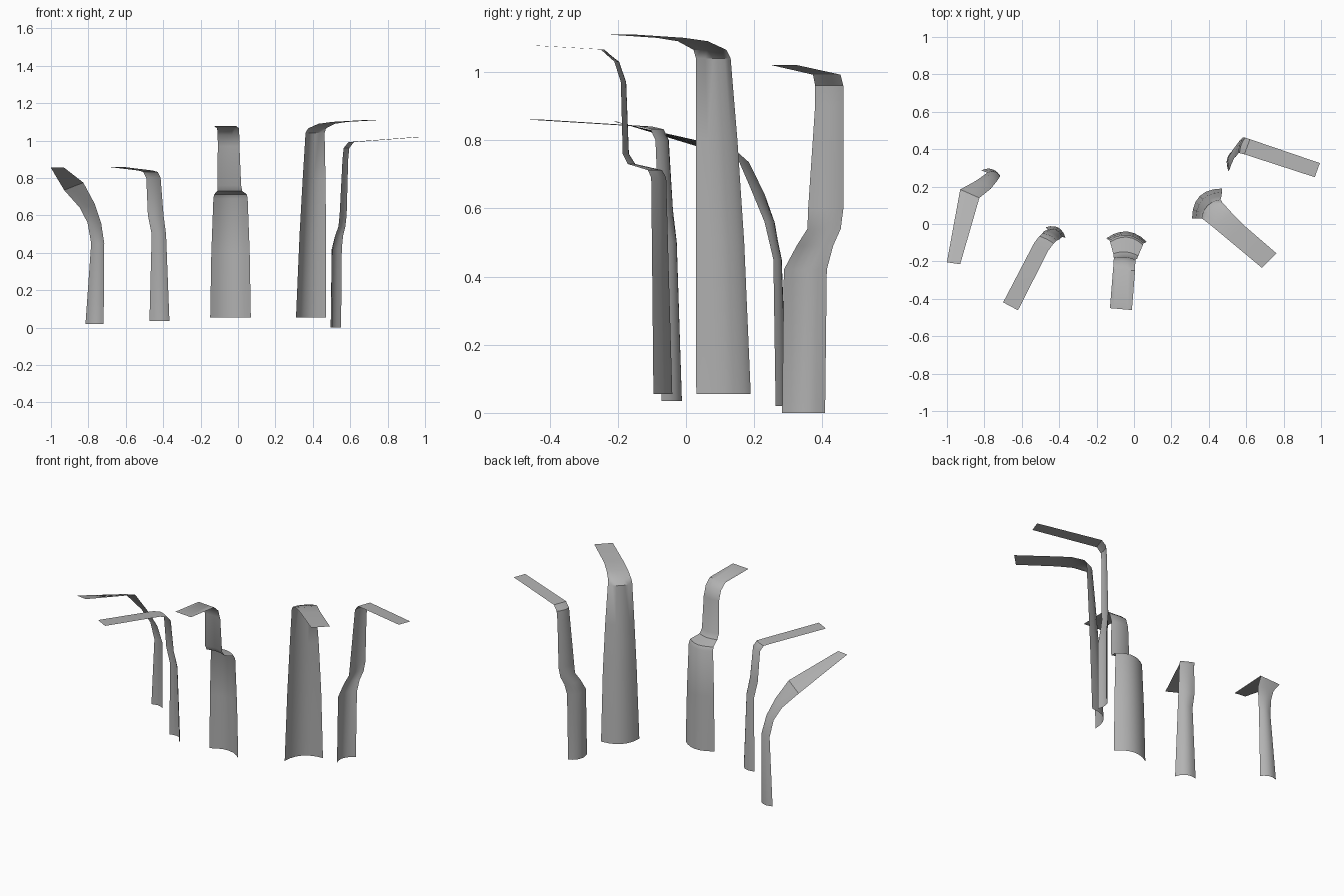
import bpy, bmesh, math
from mathutils import Vector

steel = bpy.data.materials.new("light grey")
steel.diffuse_color = (0.45, 0.45, 0.45, 1)
SEGMENTS = 6


def strip(name, stations):
    """Loft a curved sheet; station = x, y, z, half width, yaw, bulge, roll rise."""
    bm = bmesh.new()
    rows = []
    for x, y, z, half, yaw, bulge, rise in stations:
        a = math.radians(yaw)
        across = Vector((math.cos(a), math.sin(a), 0))
        back = Vector((-math.sin(a), math.cos(a), 0))
        row = []
        for i in range(SEGMENTS + 1):
            t = 2 * i / SEGMENTS - 1
            p = Vector((x, y, z + rise * t)) + across * half * t + back * bulge * (1 - t * t)
            row.append(bm.verts.new(p))
        rows.append(row)
    # faces point to the convex back and the upper side of the tongue
    for low, high in zip(rows, rows[1:]):
        for i in range(SEGMENTS):
            bm.faces.new((low[i], high[i], high[i + 1], low[i + 1]))
    mesh = bpy.data.meshes.new(name)
    bm.to_mesh(mesh)
    bm.free()
    obj = bpy.data.objects.new(name, mesh)
    bpy.context.collection.objects.link(obj)
    mesh.materials.append(steel)
    bpy.ops.object.select_all(action='DESELECT')
    obj.select_set(True)
    bpy.context.view_layer.objects.active = obj
    bpy.ops.object.shade_smooth_by_angle(angle=math.radians(35))


# far left strip, leaning outward
strip("far_left_strip", [
    (-.767, .275, .02, .050, -14, .020, 0),
    (-.750, .265, .45, .036, -14, .015, 0),
    (-.768, .245, .56, .039, -22, .010, 0),
    (-.805, .210, .65, .045, -28, .006, .01),
    (-.878, .162, .755, .056, -24, 0, .02),
    (-.965, -.210, .855, .036, -8, 0, 0)])

# left strip
strip("left_strip", [
    (-.420, -.045, .035, .060, -27, .030, 0),
    (-.423, -.050, .50, .043, -27, .020, 0),
    (-.440, -.060, .60, .047, -27, .014, 0),
    (-.452, -.070, .80, .043, -27, .010, 0),
    (-.468, -.085, .832, .043, -27, .004, 0),
    (-.495, -.120, .84, .043, -28, 0, 0),
    (-.660, -.440, .86, .045, -28, 0, 0)])

# middle strip with a stepped shoulder
strip("middle_strip", [
    (-.040, -.086, .055, .109, -5, .046, 0),
    (-.040, -.090, .40, .103, -5, .040, 0),
    (-.040, -.094, .69, .092, -5, .036, 0),
    (-.040, -.104, .712, .088, -5, .034, 0),
    (-.044, -.165, .73, .067, -5, .016, 0),
    (-.047, -.180, .76, .064, -5, .012, 0),
    (-.050, -.186, .97, .058, -5, .010, 0),
    (-.051, -.205, 1.03, .058, -5, .008, 0),
    (-.053, -.245, 1.066, .059, -5, 0, 0),
    (-.070, -.455, 1.078, .059, -5, 0, 0)])

# right strip, the widest
strip("right_strip", [
    (.390, .110, .055, .113, 45, .055, 0),
    (.400, .100, .50, .100, 45, .045, 0),
    (.407, .090, .80, .086, 45, .035, 0),
    (.412, .080, 1.04, .072, 45, .026, 0),
    (.422, .070, 1.065, .068, 45, .014, 0),
    (.475, .020, 1.09, .062, 45, 0, 0),
    (.545, -.045, 1.10, .057, 45, 0, 0),
    (.722, -.195, 1.11, .055, 45, 0, 0)])

# far right strip with an offset waist
strip("far_right_strip", [
    (.528, .345, 0, .067, 70, .030, 0),
    (.532, .350, .42, .067, 70, .028, 0),
    (.542, .378, .49, .057, 70, .020, 0),
    (.556, .405, .54, .052, 70, .014, 0),
    (.562, .410, .60, .055, 70, .012, 0),
    (.574, .420, .90, .044, 70, .010, 0),
    (.580, .420, .96, .044, 70, .008, 0),
    (.605, .413, .992, .043, 70, 0, 0),
    (.980, .288, 1.02, .040, 70, 0, 0)])
